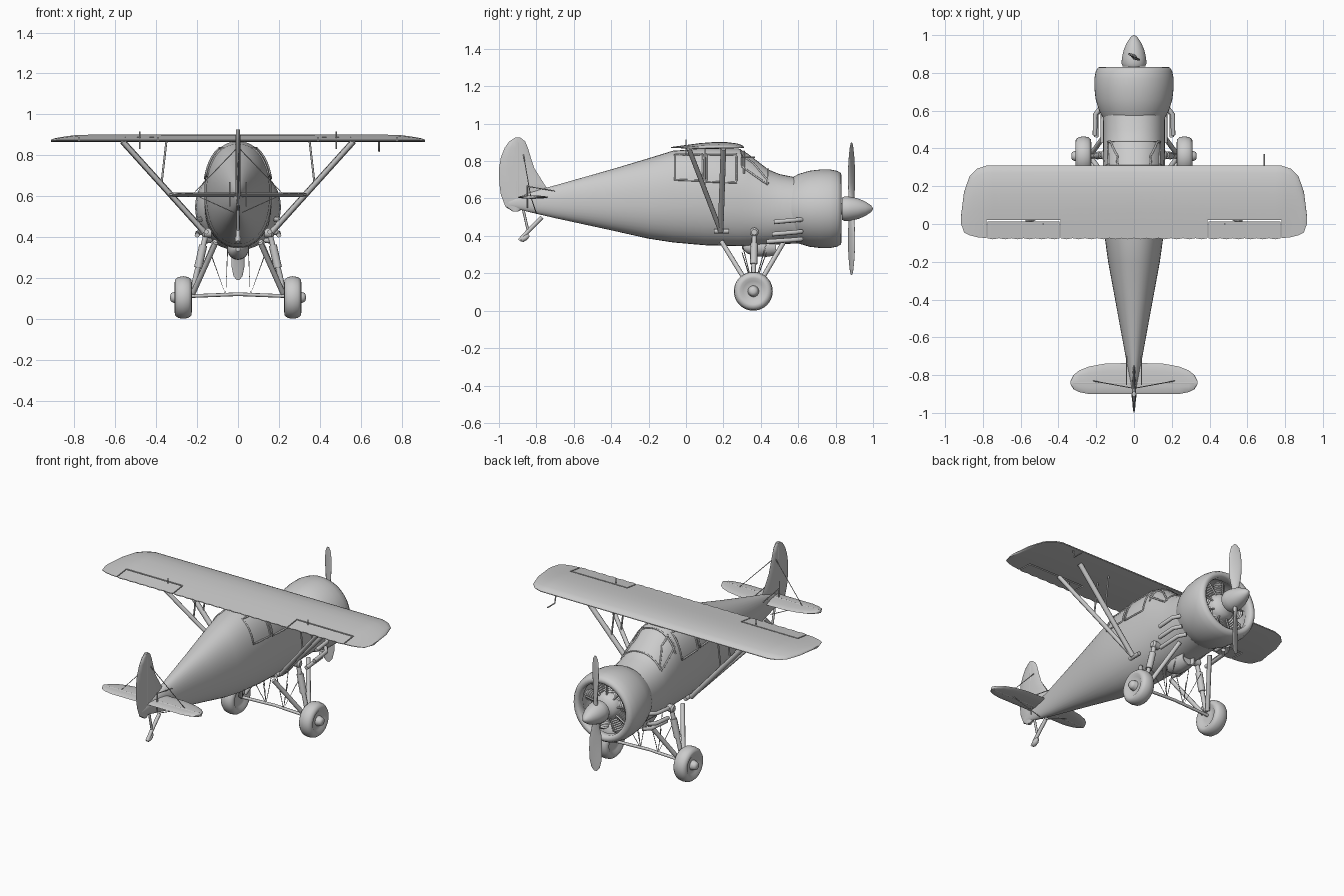
import bpy, bmesh, math
from mathutils import Vector

cube = bpy.data.objects.get("Cube")
if cube:
    bpy.data.objects.remove(cube)

grey = bpy.data.materials.new("light grey")
grey.use_nodes = True
grey.diffuse_color = (0.6, 0.6, 0.6, 1)
grey.node_tree.nodes["Principled BSDF"].inputs["Base Color"].default_value = (0.6, 0.6, 0.6, 1)
SIDES = ((1, "left"), (-1, "right"))


def finish(name, bm, angle=40):
    bmesh.ops.recalc_face_normals(bm, faces=bm.faces)
    mesh = bpy.data.meshes.new(name)
    bm.to_mesh(mesh)
    bm.free()
    mesh.materials.append(grey)
    obj = bpy.data.objects.new(name, mesh)
    bpy.context.collection.objects.link(obj)
    smooth(obj, angle)
    return obj


def smooth(obj, angle=40):
    bpy.ops.object.select_all(action='DESELECT')
    obj.select_set(True)
    bpy.context.view_layer.objects.active = obj
    bpy.ops.object.shade_smooth_by_angle(angle=math.radians(angle))


def loft(name, rings, closed=False, angle=40):
    """Skin a row of equal rings; open rows get end caps."""
    bm = bmesh.new()
    rows = [[bm.verts.new(p) for p in ring] for ring in rings]
    n = len(rows[0])
    for a, b in zip(rows, rows[1:] + (rows[:1] if closed else [])):
        for i in range(n):
            bm.faces.new((a[i], a[(i + 1) % n], b[(i + 1) % n], b[i]))
    if not closed:
        bm.faces.new(rows[0])
        bm.faces.new(rows[-1])
    return finish(name, bm, angle)


def lathe(name, origin, axis, profile, n=32, closed=False, angle=40):
    """Spin (radius, distance) pairs about an axis."""
    q = Vector(axis).to_track_quat('Z', 'Y')
    turns = [math.tau * i / n for i in range(n)]
    return loft(name, [[Vector(origin) + q @ Vector((r * math.cos(t), r * math.sin(t), d))
                        for t in turns] for r, d in profile], closed, angle)


def tube(name, points, radius, cyclic=False):
    curve = bpy.data.curves.new(name, 'CURVE')
    curve.dimensions = '3D'
    curve.bevel_depth, curve.bevel_resolution = radius, 2
    curve.use_fill_caps = True
    spline = curve.splines.new('POLY')
    spline.points.add(len(points) - 1)
    for sp, p in zip(spline.points, points):
        sp.co = (*p, 1)
    spline.use_cyclic_u = cyclic
    curve.materials.append(grey)
    obj = bpy.data.objects.new(name, curve)
    bpy.context.collection.objects.link(obj)
    return obj


def lerp_table(table, t):
    for a, b in zip(table, table[1:]):
        if t <= b[0]:
            f = max(0, (t - a[0]) / (b[0] - a[0]))
            return [u + (v - u) * f for u, v in zip(a[1:], b[1:])]
    return list(table[-1][1:])


# Fuselage: y, top, bottom, half width
BODY = [(-0.95, 0.59, 0.555, 0.008), (-0.85, 0.63, 0.53, 0.02), (-0.7, 0.67, 0.495, 0.045),
        (-0.4, 0.755, 0.43, 0.1), (-0.2, 0.815, 0.385, 0.137), (-0.07, 0.855, 0.365, 0.155),
        (0.1, 0.868, 0.35, 0.165), (0.28, 0.868, 0.345, 0.165), (0.33, 0.84, 0.345, 0.165),
        (0.44, 0.755, 0.35, 0.163), (0.5, 0.73, 0.355, 0.163), (0.6, 0.71, 0.36, 0.165)]
POWER = 2.2


def body_ring(y, n=40, grow=0.0):
    top, low, half = lerp_table(BODY, y)
    ring = []
    for i in range(n):
        c, s = math.cos(math.tau * i / n), math.sin(math.tau * i / n)
        ring.append((math.copysign(abs(c) ** (2 / POWER), c) * (half + grow), y,
                     (top + low) / 2 + math.copysign(abs(s) ** (2 / POWER), s) * ((top - low) / 2 + grow)))
    return ring


def body_x(y, z):
    top, low, half = lerp_table(BODY, y)
    k = min(1, abs(z - (top + low) / 2) / ((top - low) / 2))
    return half * (1 - k ** POWER) ** (1 / POWER)


loft("fuselage", [body_ring(row[0]) for row in BODY])

# Window frames follow the body surface
WINDOWS = {"rear_window": [(-0.06, 0.7), (-0.06, 0.835), (0.09, 0.835), (0.09, 0.695)],
           "door_window": [(0.11, 0.69), (0.11, 0.835), (0.27, 0.835), (0.27, 0.685)],
           "windshield_side": [(0.3, 0.77), (0.3, 0.83), (0.36, 0.79), (0.435, 0.7), (0.435, 0.675)]}
for s, side in SIDES:
    for name, corners in WINDOWS.items():
        path = []
        for a, b in zip(corners, corners[1:] + corners[:1]):
            for k in range(6):
                y, z = (u + (v - u) * k / 6 for u, v in zip(a, b))
                path.append((s * (body_x(y, z) + 0.002), y, z))
        tube(f"{name}_frame_{side}", path, 0.005, True)
for name, y in (("windshield_top_frame", 0.31), ("windshield_base_frame", 0.44)):
    tube(name, [p for p in body_ring(y, 48, 0.001) if p[2] > 0.67 and p[0] ** 2 < 0.022], 0.005)

# Cowling: open ring around the engine
AXIS_Z = 0.545
lathe("cowling", (0, 0, AXIS_Z), (0, 1, 0),
      [(0.165, 0.565), (0.185, 0.6), (0.203, 0.66), (0.21, 0.72), (0.21, 0.77), (0.202, 0.81), (0.19, 0.829),
       (0.172, 0.832), (0.158, 0.82), (0.16, 0.78), (0.185, 0.74), (0.18, 0.66), (0.155, 0.6)],
      48, True, 60)
lathe("crankcase", (0, 0, AXIS_Z), (0, 1, 0),
      [(0.16, 0.6), (0.16, 0.66), (0.08, 0.67), (0.08, 0.77), (0.06, 0.8), (0.03, 0.81), (0.03, 0.86)])
fins = [(0.034 if k % 2 else 0.026, 0.07 + 0.006 * k) for k in range(14)]
for i in range(9):
    t = math.tau * i / 9 + math.pi / 2
    out = Vector((math.cos(t), 0, math.sin(t)))
    lathe(f"cylinder_{i + 1}", (0, 0.74, AXIS_Z), out, fins + [(0.02, 0.165), (0.008, 0.172)], 12)
    tube(f"pushrod_{i + 1}", [out * r + Vector((0, 0.775, AXIS_Z)) for r in (0.06, 0.15)], 0.005)

# Propeller and spinner
lathe("spinner", (0, 0, AXIS_Z), (0, 1, 0),
      [(0.06, 0.835), (0.066, 0.85), (0.064, 0.88), (0.055, 0.92), (0.038, 0.96), (0.018, 0.99), (0.003, 1.0)])
BLADE = [(0.03, 0.018, 0.014), (0.08, 0.022, 0.011), (0.14, 0.033, 0.008), (0.22, 0.037, 0.006),
         (0.29, 0.034, 0.004), (0.335, 0.024, 0.003), (0.355, 0.008, 0.002)]
for s, side in ((1, "upper"), (-1, "lower")):
    rings = []
    for r, w, th in BLADE:
        pitch = math.radians(45 - 75 * r)
        rings.append([(s * (w * math.cos(t) * math.cos(pitch) + th * math.sin(t) * math.sin(pitch)),
                       0.885 - w * math.cos(t) * math.sin(pitch) + th * math.sin(t) * math.cos(pitch),
                       AXIS_Z + s * r) for t in (math.tau * i / 16 for i in range(16))])
    loft(f"propeller_blade_{side}", rings)

# Main wing: |x|, leading edge, trailing edge, thickness
WING = [(0.0, 0.31, -0.075, 0.03), (0.78, 0.31, -0.075, 0.028), (0.83, 0.293, -0.07, 0.022),
        (0.87, 0.255, -0.06, 0.016), (0.9, 0.17, -0.045, 0.01), (0.915, 0.05, 0.0, 0.004)]
FOIL = [(0, 0.1), (0.02, 0.4), (0.1, 0.75), (0.25, 0.98), (0.4, 1), (0.6, 0.8), (0.8, 0.45), (1, 0.1)]


def wing_ring(x):
    lead, trail, thick = lerp_table(WING, abs(x))
    trail -= 0.006 * abs(math.sin(x * math.pi / 0.065)) * (abs(x) < 0.8)
    upper = [(x, lead + (trail - lead) * t, 0.872 + thick * h) for t, h in FOIL]
    lower = [(x, lead + (trail - lead) * t, 0.872 - 0.006 * math.sin(math.pi * t) - 0.001) for t, h in FOIL]
    return upper + lower[::-1]


xs = sorted([0.0325 * k for k in range(-24, 25)] + [s * x for s in (1, -1) for x in
            (0.8, 0.815, 0.83, 0.85, 0.87, 0.885, 0.9, 0.908, 0.915)])
wing = loft("wing", [wing_ring(x) for x in xs])

# Aileron gaps cut through the wing
for s, side in SIDES:
    for mid, size in (((0.585, 0.017), (0.39, 0.008)), ((0.392, -0.04), (0.006, 0.122)),
                      ((0.778, -0.04), (0.006, 0.122))):
        bpy.ops.mesh.primitive_cube_add(size=1, location=(s * mid[0], mid[1], 0.88))
        cutter = bpy.context.object
        cutter.scale = (*size, 0.2)
        cutter.hide_render = True
        mod = wing.modifiers.new("gap", 'BOOLEAN')
        mod.operation, mod.object = 'DIFFERENCE', cutter
        bpy.context.view_layer.objects.active = wing
        bpy.ops.object.modifier_apply(modifier=mod.name)
        bpy.data.objects.remove(cutter)
    tube(f"aileron_horn_{side}", [(s * 0.48, 0, 0.83), (s * 0.48, 0, 0.915)], 0.004)
smooth(wing)
tube("pitot_tube", [(0.69, 0.29, 0.865), (0.69, 0.3, 0.82), (0.69, 0.37, 0.82)], 0.004)


# Tail surfaces: slices with lens cross sections
def lens(place, lead, trail, thick, n=12):
    mid, half = (lead + trail) / 2, (lead - trail) / 2
    return [place(mid + half * math.cos(t), thick * math.sin(t)) for t in (math.tau * i / n for i in range(n))]


STAB = [(0, -0.735, -0.9), (0.16, -0.74, -0.9), (0.24, -0.755, -0.9), (0.29, -0.775, -0.89),
        (0.32, -0.8, -0.875), (0.335, -0.83, -0.85)]
loft("stabilizer", [lens(lambda y, z, x=s * x: (x, y, 0.607 + z), a, b, 0.009)
                    for s, x, a, b in [(-1, *r) for r in STAB[:0:-1]] + [(1, *r) for r in STAB]])
FIN = [(0.53, -0.9, -0.925), (0.555, -0.85, -0.965), (0.62, -0.72, -0.99), (0.68, -0.76, -0.998),
       (0.76, -0.81, -1.0), (0.82, -0.83, -0.99), (0.87, -0.845, -0.97), (0.905, -0.86, -0.945),
       (0.925, -0.885, -0.915)]
loft("fin_and_rudder", [lens(lambda y, x, z=z: (x, y, z), a, b, 0.01) for z, a, b in FIN])
tube("rudder_hinge", [(0, -0.9, 0.56), (0, -0.9, 0.9)], 0.0115)
tube("elevator_hinge", [(-0.32, -0.84, 0.607), (0.32, -0.84, 0.607)], 0.0105)
tube("tail_skid", [(0, -0.77, 0.5), (0, -0.84, 0.43), (0, -0.89, 0.375)], 0.011)
tube("tail_skid_brace", [(0, -0.87, 0.54), (0, -0.845, 0.43)], 0.007)
lathe("tail_skid_shoe", (0, -0.84, 0.405), (0, -1, -0.7), [(0.008, 0), (0.016, 0.02), (0.014, 0.045), (0.004, 0.055)], 12)
for s, side in SIDES:
    tube(f"tail_wire_{side}", [(0, -0.87, 0.84), (s * 0.22, -0.83, 0.61), (s * 0.02, -0.8, 0.52)], 0.0025)
    tube(f"elevator_horn_{side}", [(s * 0.04, -0.85, 0.55), (s * 0.04, -0.85, 0.67)], 0.004)
    tube(f"control_cable_{side}", [(s * 0.04, -0.85, 0.665), (s * 0.04, -0.7, 0.64)], 0.0025)

# Undercarriage, wing struts and exhausts on both sides
for s, side in SIDES:
    def P(x, y, z):
        return (s * x, y, z)

    lathe(f"wheel_{side}", P(0.268, 0.36, 0.104), (s, 0, 0),
          [(0.03, -0.03), (0.055, -0.03), (0.07, -0.042), (0.088, -0.04), (0.1, -0.025), (0.104, 0),
           (0.1, 0.025), (0.088, 0.04), (0.07, 0.042), (0.055, 0.032), (0.03, 0.03), (0.025, 0.05),
           (0.02, 0.06), (0.008, 0.064)], 40, angle=60)
    tube(f"gear_front_leg_{side}", [P(0.11, 0.53, 0.38), P(0.22, 0.38, 0.125)], 0.013)
    tube(f"gear_rear_leg_{side}", [P(0.11, 0.19, 0.37), P(0.22, 0.34, 0.125)], 0.013)
    tube(f"shock_strut_{side}", [P(0.155, 0.365, 0.42), P(0.225, 0.36, 0.13)], 0.013)
    tube(f"shock_sleeve_{side}", [P(0.17, 0.365, 0.36), P(0.195, 0.362, 0.25)], 0.02)
    lathe(f"shock_mount_{side}", P(0.13, 0.365, 0.42), (s, 0, 0), [(0.022, 0), (0.024, 0.035), (0.015, 0.045)], 16)
    for k, y in enumerate((0.3, 0.43)):
        tube(f"gear_wire_{side}_{k + 1}", [P(0.05, y, 0.36), P(0.06, 0.36, 0.115), P(0.13, y, 0.31)], 0.0025)
    foot = P(0.165, 0.185, 0.425)
    tube(f"wing_strut_front_{side}", [foot, P(0.565, 0.2, 0.868)], 0.015)
    tube(f"wing_strut_rear_{side}", [foot, P(0.565, 0.015, 0.868)], 0.013)
    tube(f"strut_foot_{side}", [P(0.155, 0.15, 0.425), P(0.155, 0.23, 0.425)], 0.012)
    for k, (y, low) in enumerate(((0.195, 0.655), (0.1, 0.655))):
        tube(f"jury_strut_{side}_{k + 1}", [P(0.35, y, 0.87), P(0.375, y, low)], 0.005)
    for k, (x, z, back) in enumerate(((0.185, 0.48, 0.47), (0.178, 0.415, 0.46), (0.145, 0.375, 0.43))):
        tube(f"exhaust_{side}_{k + 1}", [P(x - 0.01, 0.62, z + 0.008), P(x + 0.02, 0.58, z + 0.004),
                                         P(x + 0.022, back, z - 0.006)], 0.012)
tube("axle", [(-0.25, 0.36, 0.11), (0, 0.36, 0.12), (0.25, 0.36, 0.11)], 0.009)

# Oil cooler under the nose
lathe("oil_cooler", (0, 0.3, 0.34), (0, 1, 0),
      [(0.01, 0), (0.035, 0.03), (0.05, 0.08), (0.052, 0.13), (0.045, 0.18), (0.038, 0.18), (0.03, 0.16)], 24)
